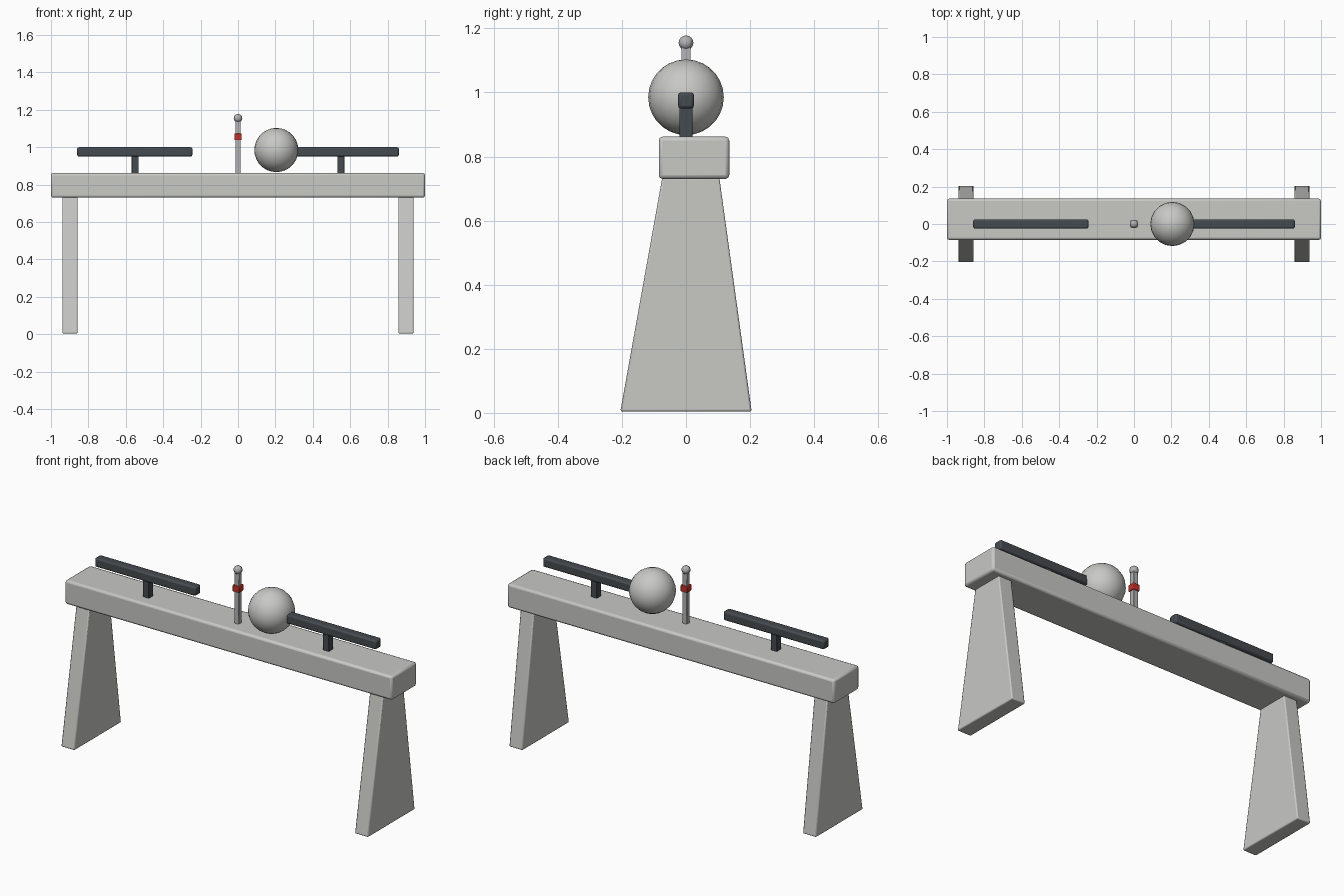
import bpy, bmesh, math
from mathutils import Vector

cube = bpy.data.objects.get("Cube")
if cube:
    bpy.data.objects.remove(cube)


def material(name, rgb):
    mat = bpy.data.materials.new(name)
    mat.use_nodes = True
    mat.diffuse_color = (*rgb, 1)
    mat.node_tree.nodes["Principled BSDF"].inputs["Base Color"].default_value = (*rgb, 1)
    return mat


stone = material("pale grey", (0.58, 0.58, 0.56))
slate = material("dark slate", (0.06, 0.07, 0.08))
steel = material("steel grey", (0.45, 0.45, 0.45))
red = material("red", (0.55, 0.03, 0.02))


def finish(name, bm, mat, bevel=0):
    mesh = bpy.data.meshes.new(name)
    bmesh.ops.recalc_face_normals(bm, faces=bm.faces)
    bm.to_mesh(mesh)
    bm.free()
    mesh.materials.append(mat)
    obj = bpy.data.objects.new(name, mesh)
    bpy.context.collection.objects.link(obj)
    if bevel:
        mod = obj.modifiers.new("Soft edges", "BEVEL")
        mod.width = bevel
        mod.segments = 2
    bpy.ops.object.select_all(action="DESELECT")
    obj.select_set(True)
    bpy.context.view_layer.objects.active = obj
    bpy.ops.object.shade_smooth_by_angle(angle=math.radians(35))
    return obj


def box(name, low, high, mat, bevel=0, top_y=None):
    """Box between two corners; top_y gives the y range of a tapered top."""
    low, high = Vector(low), Vector(high)
    bm = bmesh.new()
    bmesh.ops.create_cube(bm, size=1)
    for v in bm.verts:
        upper, back = v.co.z > 0, v.co.y > 0
        v.co = Vector(h if c > 0 else l for c, l, h in zip(v.co, low, high))
        if top_y and upper:
            v.co.y = top_y[back]
    return finish(name, bm, mat, bevel)


def ball(name, centre, radius, segments, rings, mat):
    bm = bmesh.new()
    bmesh.ops.create_uvsphere(bm, u_segments=segments, v_segments=rings, radius=radius)
    bmesh.ops.translate(bm, vec=centre, verts=bm.verts)
    return finish(name, bm, mat)


# Main beam, set slightly back from the centre
box("beam", (-1, -0.085, 0.73), (1, 0.135, 0.862), stone, 0.012)

# Tapered legs, and a rail on a short post at each end
for side, s in (("left", 1), ("right", -1)):
    x = 0.898 * s
    box(side + "_leg", (x - 0.041, -0.205, 0.004), (x + 0.041, 0.205, 0.735),
        stone, 0.006, top_y=(-0.074, 0.104))
    x = 0.55 * s
    box(side + "_rail_post", (x - 0.019, -0.02, 0.855), (x + 0.019, 0.02, 0.96), slate, 0.003)
    x = 0.552 * s
    box(side + "_rail", (x - 0.308, -0.025, 0.95), (x + 0.308, 0.025, 1.0), slate, 0.009)

# Large ball on the end of the left rail
ball("large_ball", (0.205, 0, 0.985), 0.118, 20, 14, stone)

# Centre pin with a red collar and a small ball on top
box("pin", (-0.014, -0.014, 0.855), (0.014, 0.014, 1.145), steel, 0.003)
box("pin_collar", (-0.02, -0.02, 1.038), (0.02, 0.02, 1.073), red, 0.003)
ball("pin_ball", (0, 0, 1.155), 0.023, 12, 8, steel)
